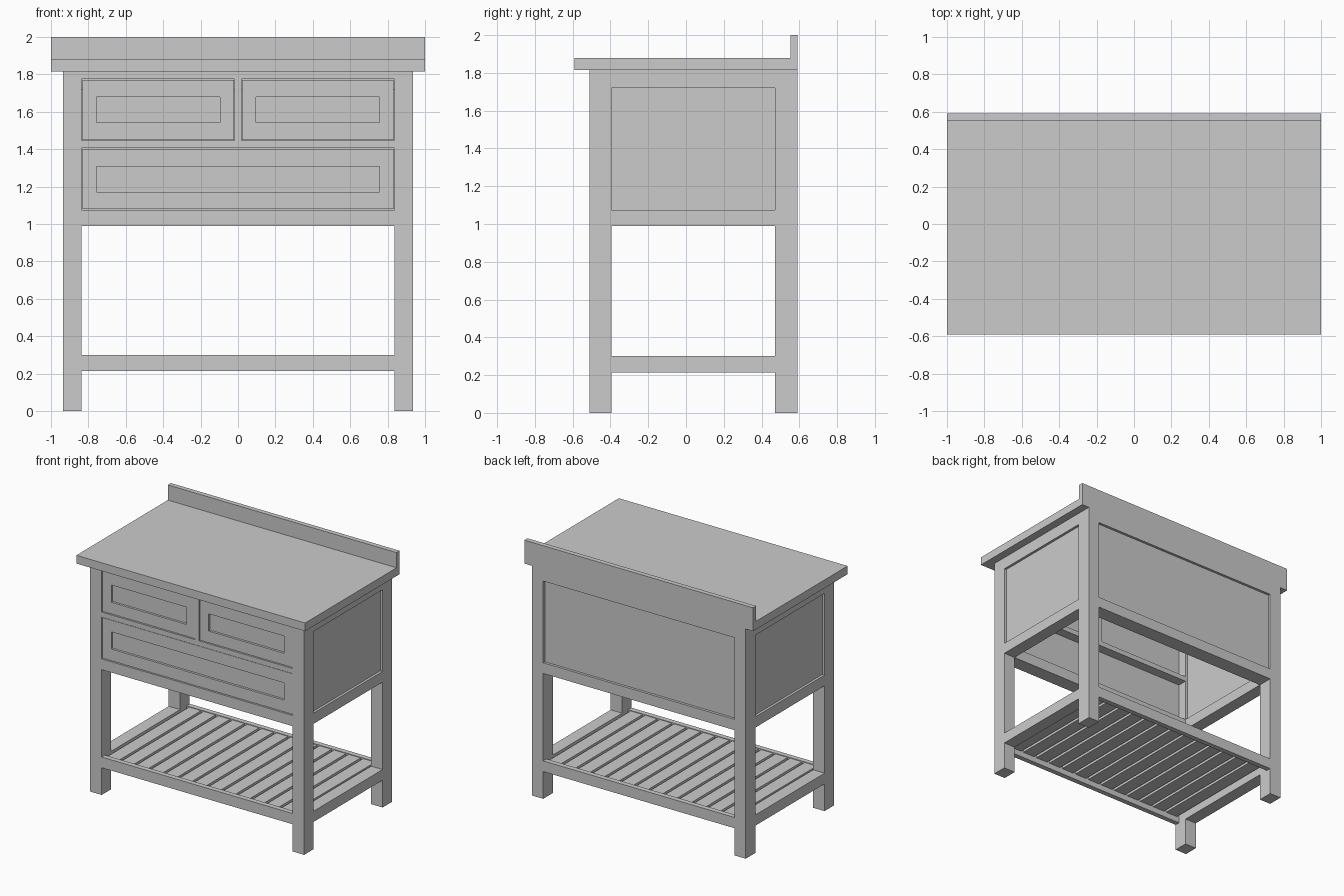
import bpy, bmesh

if "Cube" in bpy.data.objects:
    bpy.data.objects.remove(bpy.data.objects["Cube"])

def box(name, x0, x1, y0, y1, z0, z1):
    bm = bmesh.new()
    bmesh.ops.create_cube(bm, size=1)
    for v in bm.verts:
        v.co = (x1 if v.co.x > 0 else x0, y1 if v.co.y > 0 else y0, z1 if v.co.z > 0 else z0)
    me = bpy.data.meshes.new(name)
    bm.to_mesh(me)
    bm.free()
    ob = bpy.data.objects.new(name, me)
    bpy.context.collection.objects.link(ob)
    return ob

def drawer_front(name, x0, x1, z0, z1, mx=0.075, mz=0.092):
    # slab whose front face is inset and pushed back
    ob = box(name, x0, x1, F + 0.006, F + 0.045, z0, z1)
    bm = bmesh.new()
    bm.from_mesh(ob.data)
    face = min(bm.faces, key=lambda f: f.calc_center_median().y)
    inner = bmesh.ops.extrude_discrete_faces(bm, faces=[face])["faces"][0]
    cx, cz = (x0 + x1) / 2, (z0 + z1) / 2
    rim = [bm.verts.new(v.co) for v in inner.verts]
    bm.free()
    bm = bmesh.new()
    bm.from_mesh(ob.data)
    bm.faces.ensure_lookup_table()
    face = min(bm.faces, key=lambda f: f.calc_center_median().y)
    bmesh.ops.inset_region(bm, faces=[face], thickness=0.02)
    for v in face.verts:
        v.co.x = x0 + mx if v.co.x < cx else x1 - mx
        v.co.z = z0 + mz if v.co.z < cz else z1 - mz
    ext = bmesh.ops.extrude_face_region(bm, geom=[face])
    for g in ext["geom"]:
        if isinstance(g, bmesh.types.BMVert):
            g.co.y += 0.018
    if face.is_valid:
        bmesh.ops.delete(bm, geom=[face], context='FACES_ONLY')
    bmesh.ops.recalc_face_normals(bm, faces=bm.faces)
    bm.to_mesh(ob.data)
    bm.free()
    return ob

F, B = -0.51, 0.59          # front and back of the leg frame
XI, XO = 0.835, 0.935       # inner and outer leg sides
FI, BI = -0.395, 0.47       # inner leg faces in depth
TOP = 1.815

# Countertop and backsplash
box("countertop", -1, 1, -0.59, 0.552, TOP, 1.88)
box("backsplash", -1, 1, 0.552, 0.59, TOP, 2.0)

for s, side in ((-1, "left"), (1, "right")):
    def sbox(name, a, b, *r):
        return box(f"{side}_{name}", *sorted((s * a, s * b)), *r)
    # Legs
    sbox("front_leg", XI, XO, F, FI, 0, TOP)
    sbox("back_leg", XI, XO, BI, B, 0, TOP)
    # Side rails, panel and shelf rail
    sbox("top_rail", XI, XO, FI, BI, 1.72, TOP)
    sbox("bottom_rail", XI, XO, FI, BI, 0.99, 1.075)
    sbox("side_panel", XI + 0.02, XO - 0.02, FI, BI, 1.075, 1.72)
    sbox("shelf_rail", XI, XO, FI, BI, 0.215, 0.30)

# Back rails and panel
box("back_top_rail", -XI, XI, BI, B, 1.72, TOP)
box("back_bottom_rail", -XI, XI, BI, B, 0.99, 1.075)
box("back_panel", -XI, XI, BI + 0.02, B - 0.02, 1.075, 1.72)

# Front rails and drawer divider
box("front_top_rail", -XI, XI, F, FI, 1.775, TOP)
box("front_middle_rail", -XI, XI, F, FI, 1.405, 1.445)
box("front_bottom_rail", -XI, XI, F, FI, 0.99, 1.075)
box("drawer_divider", -0.018, 0.018, F, FI, 1.445, 1.775)

# Drawer fronts
drawer_front("left_drawer_front", -0.83, -0.022, 1.45, 1.77)
drawer_front("right_drawer_front", 0.022, 0.83, 1.45, 1.77)
drawer_front("lower_drawer_front", -0.83, 0.83, 1.08, 1.40)

# Slatted shelf
box("shelf_front_rail", -XI, XI, F, F + 0.04, 0.215, 0.30)
box("shelf_back_rail", -XI, XI, B - 0.04, B, 0.215, 0.30)
n, gap = 13, 0.022
w = (2 * XI - gap * (n + 1)) / n
for i in range(n):
    x = -XI + gap + i * (w + gap)
    box(f"shelf_slat_{i + 1}", x, x + w, F + 0.04, B - 0.04, 0.26, 0.295)
